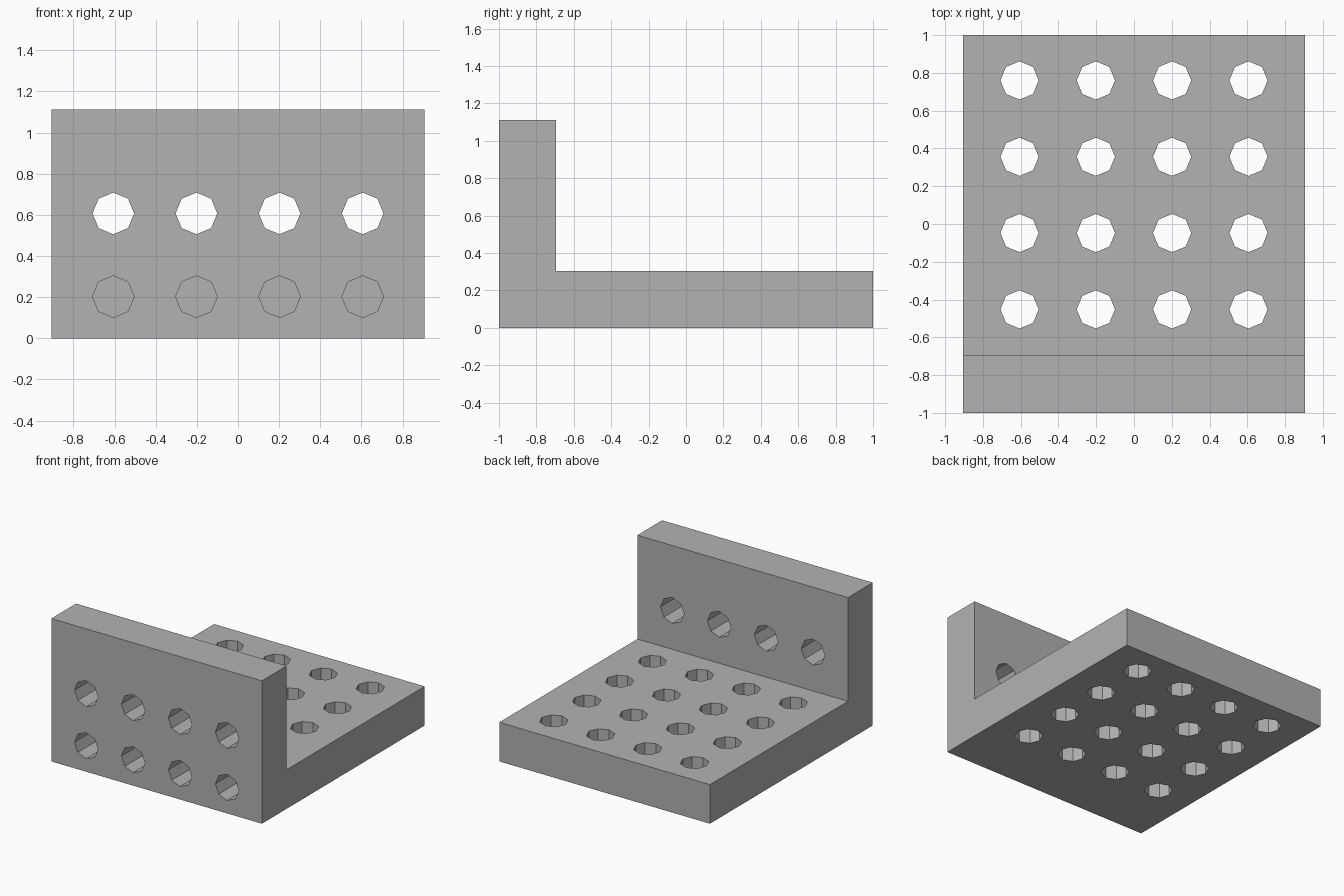
import bpy
import bmesh
from math import pi
from mathutils import Matrix, Vector

cube = bpy.data.objects.get("Cube")
if cube:
    bpy.data.objects.remove(cube, do_unlink=True)

HALF_W = 0.906      # half width in x
WALL_BACK = -0.696  # rear face of the upright
FLOOR = 0.304       # top of the base plate
HEIGHT = 1.111
RADIUS = 0.1012
COLUMNS = [-0.606, -0.202, 0.202, 0.606]
ROWS = [-0.452, -0.048, 0.356, 0.76]

grey = bpy.data.materials.new("plain grey")
grey.use_nodes = True
colour = (0.448, 0.448, 0.448, 1)
grey.diffuse_color = colour
grey.node_tree.nodes["Principled BSDF"].inputs["Base Color"].default_value = colour


def make_object(name, bm):
    bmesh.ops.recalc_face_normals(bm, faces=bm.faces)
    mesh = bpy.data.meshes.new(name)
    bm.to_mesh(mesh)
    bm.free()
    mesh.materials.append(grey)
    obj = bpy.data.objects.new(name, mesh)
    bpy.context.collection.objects.link(obj)
    return obj


# L-shaped bracket: side profile extruded across the width
profile = [(-1, 0), (1, 0), (1, FLOOR), (WALL_BACK, FLOOR),
           (WALL_BACK, HEIGHT), (-1, HEIGHT)]
bm = bmesh.new()
side = bm.faces.new([bm.verts.new((-HALF_W, y, z)) for y, z in profile])
extruded = bmesh.ops.extrude_face_region(bm, geom=[side])["geom"]
bmesh.ops.translate(bm, vec=(2 * HALF_W, 0, 0),
                    verts=[v for v in extruded if isinstance(v, bmesh.types.BMVert)])
bracket = make_object("angle_bracket", bm)

# Eight-sided hole cutters
bm = bmesh.new()


def add_hole(centre, depth, turn=0):
    matrix = Matrix.Translation(Vector(centre)) @ Matrix.Rotation(turn, 4, "X")
    bmesh.ops.create_cone(bm, cap_ends=True, segments=8, radius1=RADIUS,
                          radius2=RADIUS, depth=depth, matrix=matrix)


for x in COLUMNS:
    # Through holes in the base plate
    for y in ROWS:
        add_hole((x, y, FLOOR / 2), 0.5)
    # Through holes in the upright, and blind holes below them
    add_hole((x, -0.85, 0.607), 0.5, pi / 2)
    add_hole((x, -0.85, 0.2025), 0.306, pi / 2)
cutter = make_object("hole_cutter", bm)
cutter.hide_render = True

# Cut the holes and drop the cutter
cut = bracket.modifiers.new("holes", "BOOLEAN")
cut.operation = "DIFFERENCE"
cut.solver = "EXACT"
cut.object = cutter
bpy.context.view_layer.objects.active = bracket
bracket.select_set(True)
bpy.ops.object.modifier_apply(modifier=cut.name)
bpy.data.objects.remove(cutter, do_unlink=True)
